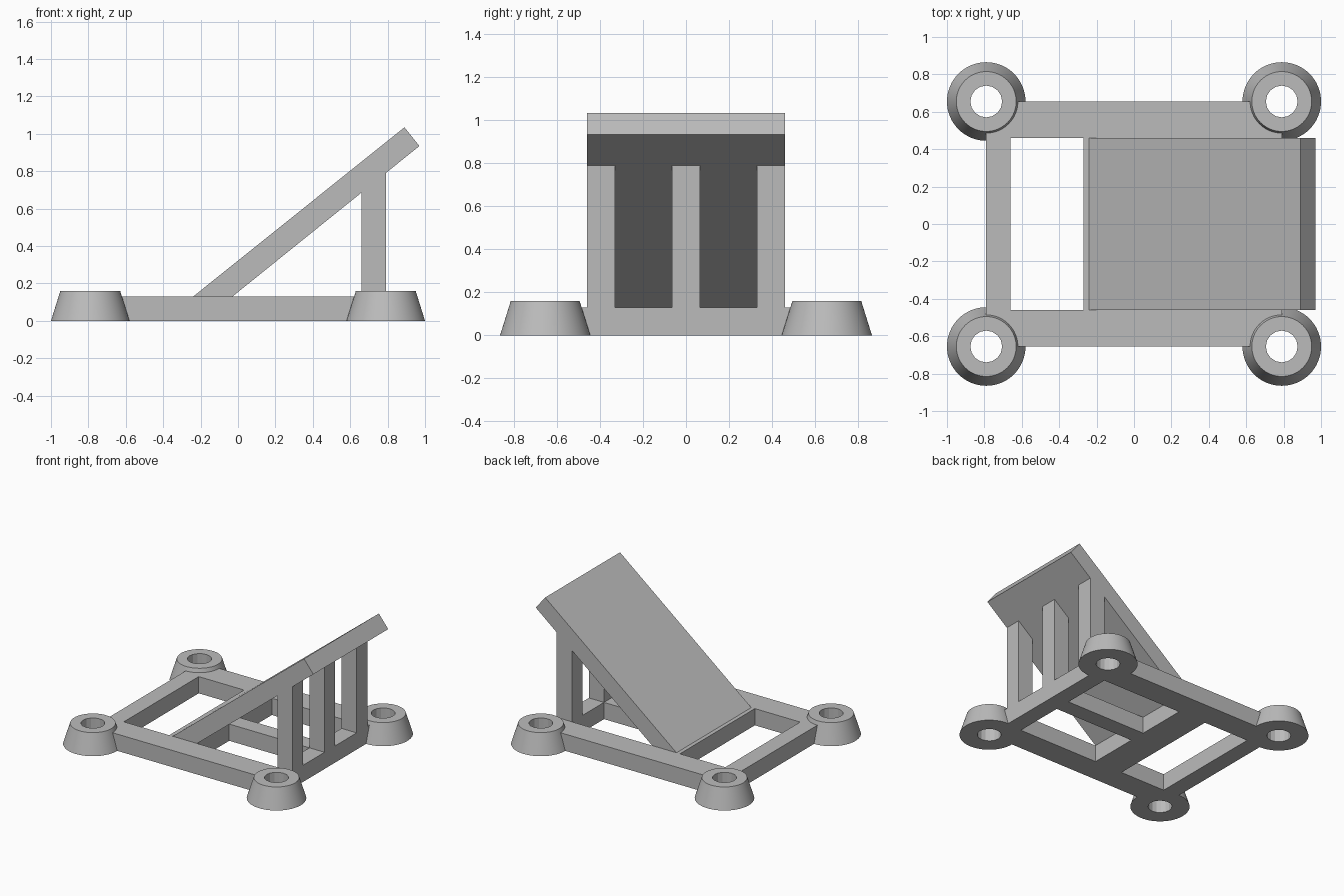
import bpy
import bmesh
import math
from mathutils import Matrix, Vector

cube = bpy.data.objects.get("Cube")
if cube:
    bpy.data.objects.remove(cube, do_unlink=True)

# One plain grey plastic
grey = bpy.data.materials.new("light grey")
grey.use_nodes = True
colour = (0.5, 0.5, 0.5, 1)
grey.diffuse_color = colour
grey.node_tree.nodes["Principled BSDF"].inputs["Base Color"].default_value = colour

FRAME_H = 0.13
BAR = 0.13            # width of the cross bars and posts
HALF_X, HALF_Y = 0.79, 0.655
INNER_Y = 0.46
CORNERS = [(sx * HALF_X, sy * HALF_Y) for sx in (-1, 1) for sy in (-1, 1)]


def add_object(name, bm):
    bmesh.ops.recalc_face_normals(bm, faces=bm.faces)
    mesh = bpy.data.meshes.new(name)
    bm.to_mesh(mesh)
    bm.free()
    mesh.materials.append(grey)
    obj = bpy.data.objects.new(name, mesh)
    bpy.context.collection.objects.link(obj)
    return obj


def add_box(bm, x0, x1, y0, y1, z0, z1):
    centre = Vector((x0 + x1, y0 + y1, z0 + z1)) / 2
    size = Matrix.Diagonal((x1 - x0, y1 - y0, z1 - z0, 1))
    bmesh.ops.create_cube(bm, size=1, matrix=Matrix.Translation(centre) @ size)


def add_cones(bm, r_bottom, r_top, z0, z1, sides):
    for x, y in CORNERS:
        bmesh.ops.create_cone(bm, cap_ends=True, segments=sides,
                              radius1=r_bottom, radius2=r_top, depth=z1 - z0,
                              matrix=Matrix.Translation((x, y, (z0 + z1) / 2)))


def extrude_profile(name, points, y0, y1):
    bm = bmesh.new()
    face = bm.faces.new([bm.verts.new((x, y0, z)) for x, z in points])
    moved = bmesh.ops.extrude_face_region(bm, geom=[face])["geom"]
    verts = [v for v in moved if isinstance(v, bmesh.types.BMVert)]
    bmesh.ops.translate(bm, verts=verts, vec=(0, y1 - y0, 0))
    return add_object(name, bm)


def combine(target, helper, operation):
    helper.hide_render = True
    mod = target.modifiers.new(operation.lower(), "BOOLEAN")
    mod.operation, mod.object, mod.solver = operation, helper, "EXACT"
    bpy.context.view_layer.objects.active = target
    bpy.ops.object.modifier_apply(modifier=mod.name)
    bpy.data.objects.remove(helper, do_unlink=True)


# Base frame plate
bm = bmesh.new()
add_box(bm, -HALF_X, HALF_X, -HALF_Y, HALF_Y, 0, FRAME_H)
frame = add_object("base_frame", bm)

# Openings: one large, and two either side of the centre bar
bm = bmesh.new()
inner_x = HALF_X - BAR
add_box(bm, -inner_x, -0.27, -INNER_Y, INNER_Y, -0.1, 0.3)
for side in (-1, 1):
    y0, y1 = sorted((side * BAR / 2, side * INNER_Y))
    add_box(bm, -0.03, inner_x, y0, y1, -0.1, 0.3)
combine(frame, add_object("opening_cutter", bm), "DIFFERENCE")

# Tapered corner feet with through holes
bm = bmesh.new()
add_cones(bm, 0.21, 0.16, 0, 0.16, 64)
combine(frame, add_object("corner_feet", bm), "UNION")
bm = bmesh.new()
add_cones(bm, 0.085, 0.085, -0.1, 0.3, 16)
combine(frame, add_object("hole_cutter", bm), "DIFFERENCE")

# Sloping panel
panel_foot, panel_tip = (-0.03, FRAME_H), (0.97, 0.935)
panel = extrude_profile("sloping_panel",
                        [panel_foot, panel_tip, (0.89, 1.035), (-0.24, FRAME_H)],
                        -INNER_Y, INNER_Y)


# Three posts, trimmed to the underside of the panel
def underside(x):
    slope = (panel_tip[1] - panel_foot[1]) / (panel_tip[0] - panel_foot[0])
    return panel_foot[1] + slope * (x - panel_foot[0])


post_profile = [(inner_x, FRAME_H), (HALF_X, FRAME_H),
                (HALF_X, underside(HALF_X)), (inner_x, underside(inner_x))]
post_y = INNER_Y - BAR / 2
for name, y in (("front_post", -post_y), ("middle_post", 0), ("back_post", post_y)):
    extrude_profile(name, post_profile, y - BAR / 2, y + BAR / 2)

# Round feet are smooth, everything else keeps crisp edges
bpy.ops.object.select_all(action="DESELECT")
frame.select_set(True)
bpy.context.view_layer.objects.active = frame
bpy.ops.object.shade_smooth_by_angle(angle=math.radians(20))
